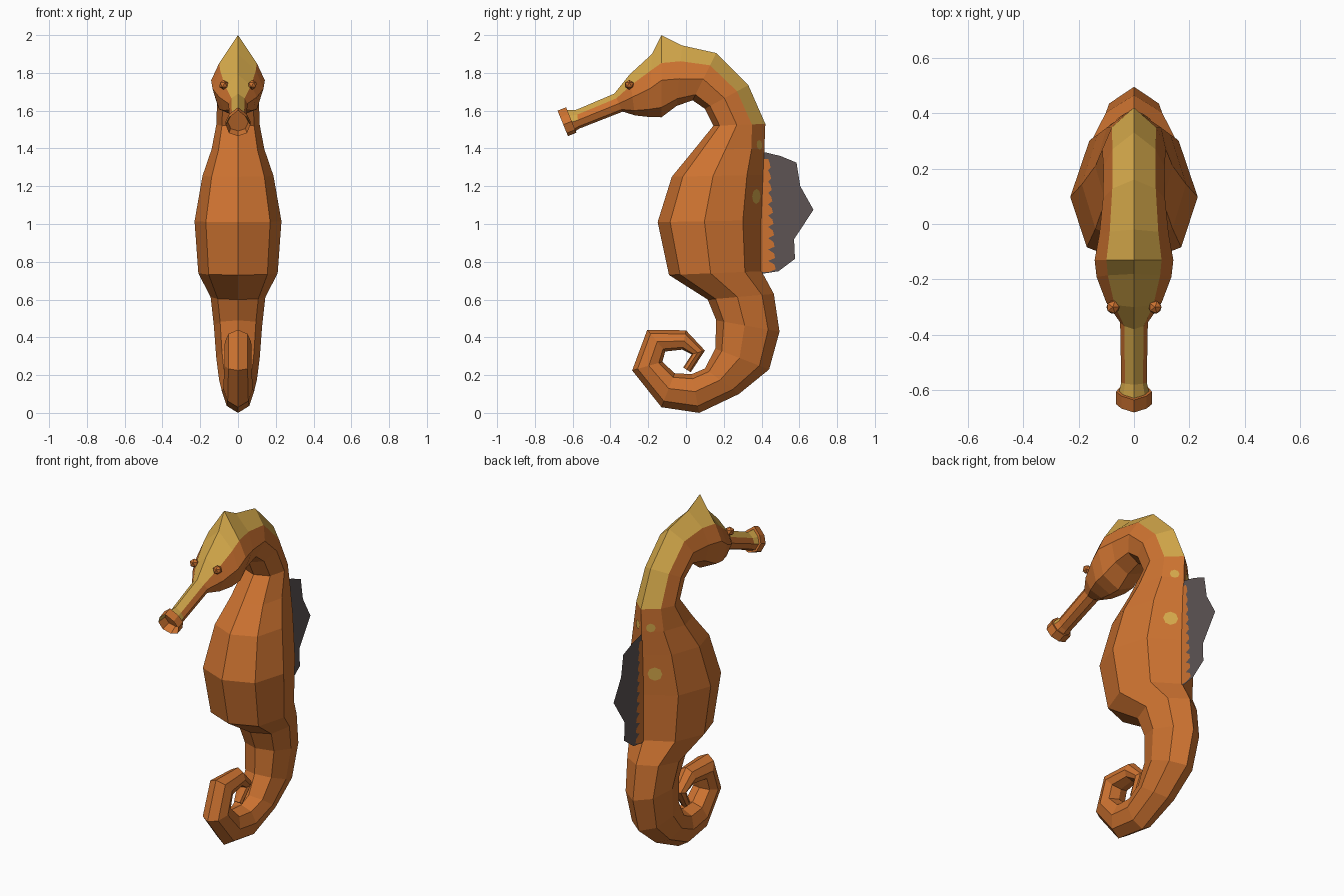
import bpy, bmesh, math
from mathutils import Vector

if "Cube" in bpy.data.objects:
    bpy.data.objects.remove(bpy.data.objects["Cube"])


def material(name, rgb):
    m = bpy.data.materials.new(name)
    m.diffuse_color = (*rgb, 1)
    m.use_nodes = True
    m.node_tree.nodes["Principled BSDF"].inputs["Base Color"].default_value = m.diffuse_color
    return m


ORANGE = material("orange skin", (0.61, 0.17, 0.03))
YELLOW = material("yellow markings", (0.67, 0.40, 0.07))
GREY = material("grey fin", (0.11, 0.088, 0.088))


def make_object(name, bm, *mats):
    bmesh.ops.recalc_face_normals(bm, faces=bm.faces)
    me = bpy.data.meshes.new(name)
    bm.to_mesh(me)
    bm.free()
    for m in mats:
        me.materials.append(m)
    ob = bpy.data.objects.new(name, me)
    bpy.context.collection.objects.link(ob)
    return ob


# Body stations, snout to tail tip: inner y, z, outer y, z, half width
STATIONS = [
    (-.625, 1.465, -.68, 1.60, .065),
    (-.565, 1.505, -.58, 1.605, .046),
    (-.335, 1.595, -.38, 1.69, .05),
    (-.27, 1.575, -.30, 1.79, .10),
    (-.20, 1.567, -.18, 1.90, .135),
    (-.13, 1.565, -.13, 2.00, .142),   # crest
    (-.05, 1.625, -.02, 1.945, .125),
    (.035, 1.655, .16, 1.905, .112),
    (.10, 1.61, .33, 1.735, .11),
    (.145, 1.52, .42, 1.53, .115),
    (.04, 1.39, .415, 1.40, .14),
    (-.075, 1.25, .41, 1.26, .188),
    (-.15, 1.01, .40, 1.02, .23),
    (-.09, .73, .40, .75, .21),
    (.115, .60, .465, .63, .145),
    (.16, .49, .495, .43, .128),
    (.155, .34, .44, .23, .115),
    (.10, .235, .28, .10, .10),
    (.03, .205, .07, .00, .085),
    (-.06, .21, -.13, .03, .078),
    (-.125, .27, -.285, .225, .072),
    (-.11, .325, -.205, .44, .07),
    (-.02, .335, 0, .437, .055),
    (.03, .31, .10, .33, .04),
    (-.015, .24, .025, .215, .025),
]
HEAD_END = 9      # last station with the yellow back stripe
CREST = 5


def ring(bm, i):
    iy, iz, oy, oz, w = STATIONS[i]
    a, b = Vector((0, iy, iz)), Vector((0, oy, oz))
    edge = .66 if i == CREST else .74 if i <= HEAD_END else .82
    half = [(.12, .74), (.45, 1), (edge, .70)]
    section = [(0, 0)] + half + [(1, 0)] + [(t, -x) for t, x in reversed(half)]
    return [bm.verts.new(a.lerp(b, t) + Vector((x * w, 0, 0))) for t, x in section]


# Body with head, belly and curled tail
bm = bmesh.new()
rings = [ring(bm, i) for i in range(len(STATIONS))]
for i in range(len(rings) - 1):
    for k in range(8):
        n = (k + 1) % 8
        f = bm.faces.new((rings[i][k], rings[i][n], rings[i + 1][n], rings[i + 1][k]))
        on_back = k in (3, 4) or (i == 0 and k in (2, 5))
        f.material_index = int(i < HEAD_END and on_back)
mouth = bm.faces.new(rings[0])
bm.faces.new(rings[-1])
# Hollow mouth
rim = bmesh.ops.inset_individual(bm, faces=[mouth], thickness=.018)
for v in mouth.verts:
    v.co += Vector((0, .045, .018))
body = make_object("body", bm, ORANGE, YELLOW)

# Eyes
for side, label in ((1, "right"), (-1, "left")):
    bm = bmesh.new()
    bmesh.ops.create_icosphere(bm, subdivisions=1, radius=.026)
    bmesh.ops.translate(bm, verts=bm.verts, vec=(side * .076, -.30, 1.737))
    make_object(label + "_eye", bm, ORANGE)

# Dorsal fin, a thin sheet
FIN = [(.395, 1.385), (.50, 1.36), (.585, 1.325), (.605, 1.20), (.675, 1.075),
       (.572, .92), (.577, .815), (.49, .75), (.395, .735)]
bm = bmesh.new()
bm.faces.new([bm.verts.new((0, y, z)) for y, z in FIN])
make_object("dorsal_fin", bm, GREY)

# Jagged orange strip along the fin base
bm = bmesh.new()
for x in (-.003, .003):
    for j in range(10):
        z0, h = .745 + j * .06, .06
        reach = .475 - .003 * j
        pts = [(.39, z0), (.435, z0), (reach, z0 + .015), (reach - .006, z0 + .04),
               (.435, z0 + h), (.39, z0 + h)]
        bm.faces.new([bm.verts.new((x, y, z)) for y, z in pts])
make_object("fin_base_teeth", bm, ORANGE)

# Yellow spots lying on the back
for side in (1, -1):
    for z, x, r in ((1.145, .075, .04), (1.42, .05, .026)):
        ok, loc, normal, _ = body.closest_point_on_mesh(Vector((side * x, .40, z)))
        bm = bmesh.new()
        bmesh.ops.create_circle(bm, cap_ends=True, segments=8, radius=r)
        spot = make_object("back_spot", bm, YELLOW)
        spot.location = loc + normal * .004
        spot.rotation_euler = normal.to_track_quat('Z', 'Y').to_euler()
